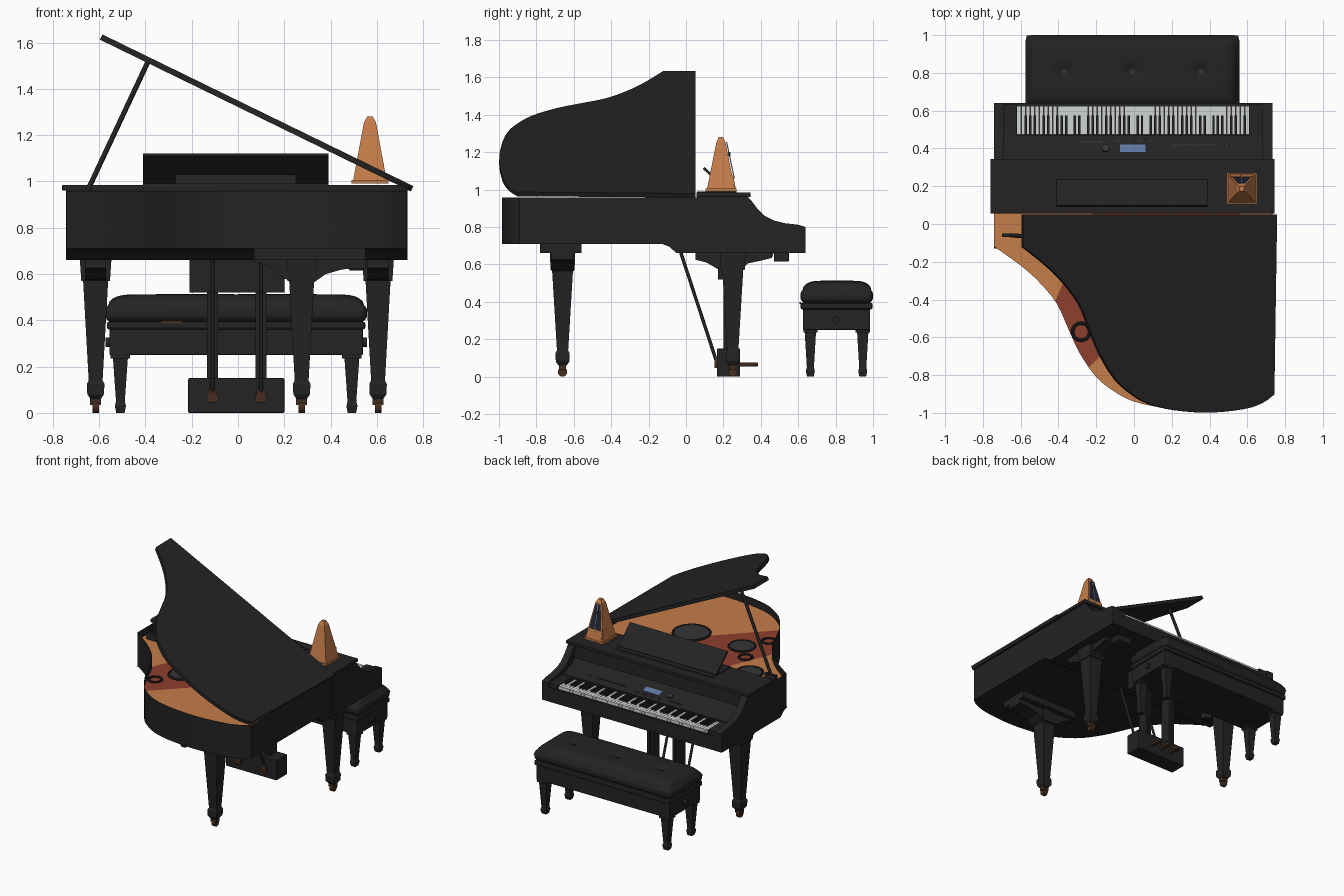
import bpy, bmesh, math
from mathutils import Vector, Matrix

if "Cube" in bpy.data.objects:
    bpy.data.objects.remove(bpy.data.objects["Cube"])

def mat(name, r, g, b):
    m = bpy.data.materials.new(name)
    m.diffuse_color = (r, g, b, 1)
    m.use_nodes = True
    m.node_tree.nodes["Principled BSDF"].inputs["Base Color"].default_value = m.diffuse_color
    return m

BLACK = mat("black lacquer", .017, .017, .017)
GREY = mat("dark grey", .035, .035, .037)
WOOD = mat("orange wood", .56, .205, .068)
RED = mat("red board", .27, .05, .026)
WHITE = mat("key white", .64, .67, .64)
BROWN = mat("dark bronze", .06, .026, .013)
BLUE = mat("display blue", .11, .19, .36)
NAVY = mat("dial navy", .014, .02, .04)

def finish(bm, name, *mats, smooth=False, bevel=0, seg=2):
    bmesh.ops.recalc_face_normals(bm, faces=bm.faces[:])
    me = bpy.data.meshes.new(name)
    bm.to_mesh(me)
    bm.free()
    ob = bpy.data.objects.new(name, me)
    bpy.context.collection.objects.link(ob)
    for m in mats:
        me.materials.append(m)
    if bevel:
        b = ob.modifiers.new("bevel", 'BEVEL')
        b.width, b.segments = bevel, seg
    if smooth:
        bpy.ops.object.select_all(action='DESELECT')
        ob.select_set(True)
        bpy.context.view_layer.objects.active = ob
        bpy.ops.object.shade_smooth_by_angle(angle=math.radians(35))
    return ob

def boxes(name, dims, m, **kw):
    bm = bmesh.new()
    for x0, x1, y0, y1, z0, z1 in dims:
        M = Matrix.Translation(((x0+x1)/2, (y0+y1)/2, (z0+z1)/2)) @ Matrix.Diagonal((x1-x0, y1-y0, z1-z0, 1))
        bmesh.ops.create_cube(bm, size=1, matrix=M)
    return finish(bm, name, m, **kw)

def prism_bm(pts, axis, a, b):
    """Extrude a 2D profile along an axis from a to b."""
    place = {'x': lambda p, t: (t, p[0], p[1]), 'y': lambda p, t: (p[0], t, p[1]),
             'z': lambda p, t: (p[0], p[1], t)}[axis]
    bm = bmesh.new()
    lo = [bm.verts.new(place(p, a)) for p in pts]
    hi = [bm.verts.new(place(p, b)) for p in pts]
    bm.faces.new(lo)
    top = bm.faces.new(hi)
    for i in range(len(pts)):
        j = (i+1) % len(pts)
        bm.faces.new((lo[i], lo[j], hi[j], hi[i]))
    return bm, top

def prism(name, pts, axis, a, b, m, **kw):
    return finish(prism_bm(pts, axis, a, b)[0], name, m, **kw)

def loft(name, cx, cy, rings, m, **kw):
    """Stack of rectangles (z, half x, half y)."""
    bm = bmesh.new()
    rows = [[bm.verts.new((cx+sx*hx, cy+sy*hy, z)) for sx, sy in ((-1, -1), (1, -1), (1, 1), (-1, 1))]
            for z, hx, hy in rings]
    bm.faces.new(rows[0])
    bm.faces.new(rows[-1])
    for r, s in zip(rows, rows[1:]):
        for i in range(4):
            bm.faces.new((r[i], r[(i+1) % 4], s[(i+1) % 4], s[i]))
    return finish(bm, name, m, **kw)

def rod(name, p, q, r, m, n=16):
    p, q = Vector(p), Vector(q)
    M = Matrix.Translation((p+q)/2) @ (q-p).to_track_quat('Z', 'Y').to_matrix().to_4x4()
    bm = bmesh.new()
    bmesh.ops.create_cone(bm, cap_ends=True, segments=n, radius1=r, radius2=r, depth=(q-p).length, matrix=M)
    return finish(bm, name, m, smooth=True)

# Plan outline of the case, curved part smoothed
KEY = [(-.74, -.12), (-.60, -.22), (-.5, -.31), (-.41, -.42), (-.35, -.55), (-.29, -.68), (-.2, -.81), (-.1, -.89),
       (0, -.94), (.15, -.972), (.35, -.985), (.55, -.967), (.66, -.935), (.73, -.89)]
curve = []
for i in range(len(KEY)-1):
    p0, p1, p2, p3 = [Vector(KEY[min(max(k, 0), len(KEY)-1)]) for k in (i-1, i, i+1, i+2)]
    for t in (0, .33, .67):
        curve.append(.5*(2*p1+(p2-p0)*t+(2*p0-5*p1+4*p2-p3)*t*t+(3*p1-p0-3*p2+p3)*t**3))
curve.append(Vector(KEY[-1]))

# Case with sunken soundboard, split in orange and red zones
FLOOR = .90
bm, top = prism_bm([(-.74, .105)] + [tuple(p) for p in curve] + [(.73, .105)], 'z', .71, .958)
bmesh.ops.inset_region(bm, faces=[top], thickness=.045, use_even_offset=True)
for v in bmesh.ops.extrude_face_region(bm, geom=[top])['geom']:
    if isinstance(v, bmesh.types.BMVert):
        v.co.z = FLOOR
if top.is_valid:
    bm.faces.remove(top)
floor = lambda: [f for f in bm.faces if all(abs(v.co.z-FLOOR) < 1e-4 for v in f.verts)]
bmesh.ops.triangulate(bm, faces=floor())
cuts = (((.45, -.06), (-.25, -.77)), ((-.27, -.06), (-.40, -.37)))
def side(c, p):
    (ax, ay), (bx, by) = c
    return (bx-ax)*(p.y-ay) - (by-ay)*(p.x-ax)
for (a, b) in cuts:
    fs = floor()
    geom = fs + list({e for f in fs for e in f.edges}) + list({v for f in fs for v in f.verts})
    bmesh.ops.bisect_plane(bm, geom=geom, plane_co=(*a, FLOOR), plane_no=(b[1]-a[1], a[0]-b[0], 0))
for f in floor():
    c = f.calc_center_median()
    red = side(cuts[0], c) < 0 and side(cuts[1], c) > 0
    f.material_index = 2 if red else 1
finish(bm, "piano_case", BLACK, WOOD, RED, smooth=True)

# Speakers and sound hole rings on the soundboard
for i, (x, y, r, solid) in enumerate([(.22, -.38, .125, 1), (-.18, -.40, .088, 1), (-.46, -.09, .088, 1),
                                      (-.28, -.57, .045, 0), (-.30, -.27, .045, 0)]):
    if solid:
        rod(f"speaker_{i}", (x, y, FLOOR), (x, y, FLOOR+.008), r*.95, GREY, 32)
    bpy.ops.mesh.primitive_torus_add(major_radius=r, minor_radius=.009, major_segments=32, minor_segments=8,
                                     location=(x, y, FLOOR+.004))
    bpy.context.object.name = f"speaker_ring_{i}"
    bpy.context.object.data.materials.append(BLACK)

# Keybed, front board and curved cheeks
base = [(.06, .71), (-.13, .71), (-.09, .695), (-.05, .66), (.64, .66)]
prism("keybed", base + [(.64, .765), (.47, .765), (.47, .80), (.36, .84), (.335, .87), (.33, .96), (.06, .96)],
      'x', -.70, .69, BLACK)
cheek = base + [(.64, .80), (.60, .812), (.53, .82), (.47, .835), (.42, .86), (.38, .90), (.35, .94), (.33, .96), (.06, .96)]
for n, a, b in (("left", -.742, -.69), ("right", .68, .732)):
    prism(n + "_cheek", cheek, 'x', a, b, BLACK, smooth=True)
boxes("key_blocks", [(-.69, -.62, .47, .635, .76, .795), (.61, .68, .47, .635, .76, .795)], BLACK)

# Keys: 52 white, black ones by octave pattern
w = 1.23/52
boxes("white_keys", [(.61-(i+1)*w+.0008, .61-i*w-.0008, .475, .626, .76, .787) for i in range(52)], WHITE)
boxes("black_keys", [(.61-(i+1)*w-.0065, .61-(i+1)*w+.0065, .475, .575, .78, .80)
                     for i in range(51) if i % 7 in (0, 2, 3, 5, 6)], BLACK)

# Control panel: display, dial and buttons lying on the slope
pz = lambda y: .80 + (.47-y)*.364
prism("display", [(.38, pz(.38)), (.42, pz(.42)), (.42, pz(.42)+.005), (.38, pz(.38)+.005)], 'x', -.075, .06, BLUE)
rod("control_dial", (-.15, .40, pz(.40)), (-.15, .404, pz(.40)+.012), .02, GREY)
boxes("panel_buttons", [(x, x+.022, y-.005, y+.005, pz(y)-.004, pz(y)+.004)
      for x, y in [(.2+.03*i, .42) for i in range(8)] + [(-.28+.03*i, .435) for i in range(4)] + [(-.1+.06*i, .44) for i in range(4)]], GREY)
rod("volume_knob", (.49, .42, pz(.42)), (.49, .42, pz(.42)+.01), .01, GREY)

# Top slab and music stand
boxes("front_lid_slab", [(-.76, .745, .055, .345, .96, .985)], BLACK, bevel=.005)
boxes("music_tray", [(-.41, .39, .06, .27, .984, .99)], BLACK)
prism("music_stand", [(.225, .985), (.235, .995), (.10, 1.12), (.09, 1.11)], 'x', -.41, .39, BLACK)
prism("stand_support", [(.12, .985), (.13, .985), (.165, 1.03), (.155, 1.03)], 'x', -.27, .25, BLACK)

# Open lid hinged on the right, with prop stick
lid = prism("open_lid", [(-1.495, .05)] + [(p.x*1.005-.745-.005, p.y*1.014) for p in curve] + [(0, .05)],
            'z', 0, .025, BLACK, smooth=True)
lid.location = (.747, 0, .957)
lid.rotation_euler = (0, math.radians(26), 0)
rod("lid_prop", (-.65, -.06, .96), (-.39, -.08, 1.515), .011, BLACK)
boxes("prop_base", [(-.70, -.61, -.07, -.05, .89, .955)], BLACK)

# Legs with blocks, brackets and casters
for n, x, y in (("front_left", -.615, .25), ("front_right", .605, .25), ("tail", .275, -.66)):
    loft(n + "_leg", x, y, [(.06, .022, .022), (.08, .036, .036), (.125, .038, .038), (.14, .03, .03), (.57, .054, .056),
                            (.57, .062, .064), (.66, .068, .068), (.71, .068, .068)], BLACK)
    rod(n + "_caster_wheel", (x-.014, y, .025), (x+.014, y, .025), .025, BROWN)
    boxes(n + "_caster_fork", [(x-.024, x+.024, y-.018, y+.018, .035, .065)], BROWN)
for x in (-.615, .605):
    prism("leg_bracket", [(.05, .665), (.05, .625), (.11, .61), (.17, .575), (.30, .575), (.33, .605), (.40, .62),
                          (.46, .635), (.47, .665)], 'x', x-.045, x+.045, BLACK)
prism("tail_leg_bracket", [(.07, .72), (.07, .655), (.14, .63), (.20, .58), (.25, .565), (.33, .565), (.38, .60),
                           (.45, .62), (.55, .625), (.55, .72)], 'y', -.72, -.60, BLACK)
boxes("tail_leg_plate", [(.07, .55, -.78, -.56, .66, .715)], BLACK)

# Pedal lyre
boxes("lyre_top", [(-.21, .20, .17, .29, .52, .67)], BLACK)
boxes("lyre_posts", [(x+d-.01, x+d+.01, .20, .28, .14, .53) for x in (-.11, .10) for d in (-.014, .014)], BLACK)
boxes("pedal_box", [(-.215, .20, .165, .29, 0, .15)], BLACK, bevel=.005)
for x in (-.11, .10):
    rod("lyre_brace", (x, -.03, .67), (x, .17, .06), .009, BLACK)
    loft("brace_foot", x, .16, [(.045, .025, .008), (.07, .025, .008), (.105, .012, .008)], BROWN)
for x in (-.09, -.007, .076):
    prism("pedal", [(x-.012, .28), (x+.012, .28), (x+.014, .33), (x+.02, .36), (x+.012, .385), (x-.012, .385),
                    (x-.02, .36), (x-.014, .33)], 'z', .055, .075, BROWN, bevel=.004)
boxes("headphone_box", [(.48, .60, .47, .55, .615, .665)], BLACK, bevel=.005)

# Metronome
mx, my = .57, .187
boxes("metronome_base", [(mx-.08, mx+.08, my-.082, my+.082, .99, 1.005)], WOOD)
loft("metronome_body", mx, my, [(1.0, .073, .075), (1.255, .026, .024), (1.28, .012, .012)], WOOD)
prism("metronome_lower_front", [(my, 1.0), (my+.08, 1.0), (my+.065, 1.075), (my, 1.075)], 'x', mx-.06, mx+.06, WOOD)
fy = lambda z: my + .075 - (z-1.0)*.2
bm = bmesh.new()
bm.faces.new([bm.verts.new((mx+s*h, fy(z)+.003, z)) for s, h, z in
              ((-1, .05, 1.07), (1, .05, 1.07), (1, .02, 1.25), (-1, .02, 1.25))])
finish(bm, "metronome_dial", NAVY)
rod("metronome_pendulum", (mx, fy(1.06)+.008, 1.06), (mx, fy(1.255)+.006, 1.255), .003, WHITE, 8)
boxes("pendulum_weight", [(mx-.011, mx+.011, fy(1.19), fy(1.19)+.014, 1.18, 1.2)], GREY)

# Bench: frame, legs, cushion with three tufts
bx, by = -.008, .807
boxes("bench_apron", [(bx-.548, bx+.548, .625, .985, .25, .365)], BLACK, bevel=.005)
boxes("bench_rail", [(bx-.558, bx+.558, .612, .998, .36, .395)], BLACK, bevel=.01)
boxes("cushion_side", [(bx-.566, bx+.566, .612, 1.0, .393, .47)], BLACK, bevel=.03, seg=4, smooth=True)
tufts = [(bx+d, by) for d in (-.362, 0, .362)]
bm = bmesh.new()
bmesh.ops.create_grid(bm, x_segments=72, y_segments=28, size=1)
for v in bm.verts:
    u, t = v.co.x, v.co.y
    x, y = bx+.562*u, by+.192*t
    dip = sum(.018*math.exp(-((x-a)**2+(y-b)**2)/.0016) for a, b in tufts)
    v.co = (x, y, .435 + .078*math.sqrt(max(0, (1-u**16)*(1-t**6))) - dip)
finish(bm, "cushion_top", BLACK, smooth=True)
for a, b in tufts:
    rod("cushion_button", (a, b, .49), (a, b, .503), .014, GREY, 12)
for sx in (-.5, .5):
    for y in (.665, .945):
        loft("bench_leg", sx+bx, y, [(0, .018, .018), (.03, .024, .024), (.05, .019, .019), (.235, .032, .03),
                                     (.235, .042, .038), (.26, .042, .038)], BLACK)
for s in (-1, 1):
    rod("bench_knob", (bx+s*.545, .805, .305), (bx+s*.565, .805, .305), .02, BLACK)
boxes("bench_plate", [(-.335, -.24, .607, .615, .387, .399)], BROWN)
